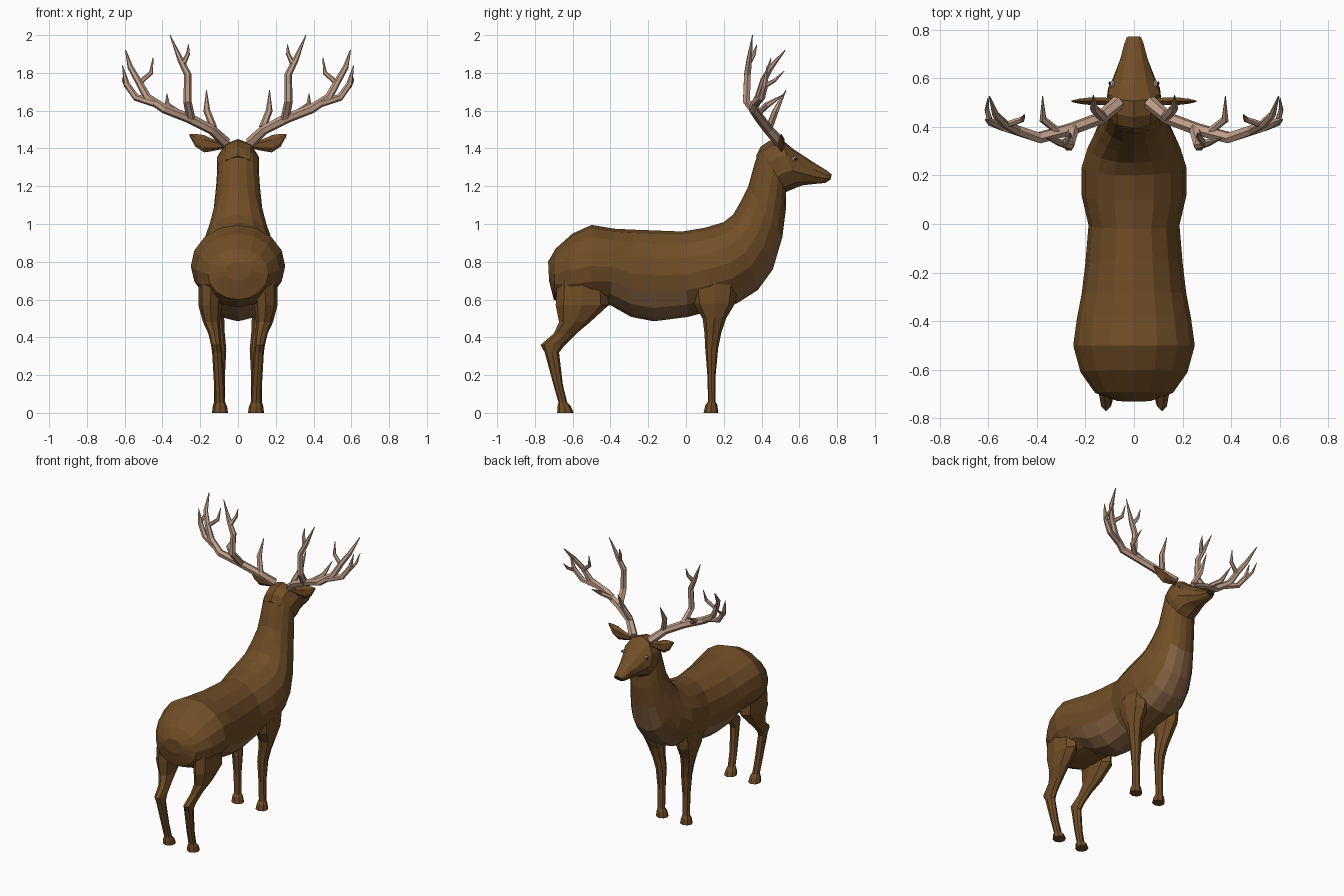
import bpy, bmesh, math
from mathutils import Vector


def material(name, rgb):
    m = bpy.data.materials.new(name)
    m.diffuse_color = (*rgb, 1)
    return m


BROWN = material("brown coat", (0.165, 0.075, 0.02))
TAN = material("light underside", (0.24, 0.125, 0.055))
BONE = material("antler bone", (0.52, 0.34, 0.25))
DARK = material("dark nose and pupil", (0.02, 0.012, 0.008))
WHITE = material("eye white", (0.6, 0.55, 0.5))


def loft(bm, rings):
    """Skin a list of closed point rings and cap both ends."""
    vs = [[bm.verts.new(p) for p in r] for r in rings]
    n = len(vs[0])
    for a, b in zip(vs, vs[1:]):
        for i in range(n):
            j = (i + 1) % n
            bm.faces.new((a[i], a[j], b[j], b[i]))
    bm.faces.new(vs[0])
    bm.faces.new(vs[-1])


def finish(name, bm, mats, mirror=False, rule=None):
    bmesh.ops.recalc_face_normals(bm, faces=bm.faces)
    me = bpy.data.meshes.new(name)
    for m in mats:
        me.materials.append(m)
    if rule:
        for f in bm.faces:
            f.material_index = rule(f.calc_center_median(), f.normal)
    bm.to_mesh(me)
    bm.free()
    ob = bpy.data.objects.new(name, me)
    bpy.context.collection.objects.link(ob)
    if mirror:
        ob.modifiers.new("mirror", "MIRROR")
    return ob


def oval(c, u, v, n):
    """Ring around c spanned by half axes u and v."""
    return [c + u * math.cos(2 * math.pi * i / n) + v * math.sin(2 * math.pi * i / n)
            for i in range(n)]


def spine_ring(s, n):
    """Oval from top (y, z), bottom (y, z) and half width."""
    top, bot = Vector((0, s[0], s[1])), Vector((0, s[2], s[3]))
    return oval((top + bot) / 2, (top - bot) / 2, Vector((s[4], 0, 0)), n)


def tube(bm, pts, n=6):
    """Tapering tube through points (x, y, z, radius)."""
    ps = [Vector(p[:3]) for p in pts]
    rings = []
    for i, p in enumerate(ps):
        t = (ps[min(i + 1, len(ps) - 1)] - ps[max(i - 1, 0)]).normalized()
        u = t.cross(Vector((0, 1, 0.15))).normalized()
        rings.append(oval(p, u * pts[i][3], t.cross(u) * pts[i][3], n))
    loft(bm, rings)


# Torso and neck
torso = [
    (-.73, .80, -.725, .70, .07), (-.69, .87, -.70, .60, .16),
    (-.60, .95, -.62, .56, .22), (-.50, .995, -.50, .56, .25),
    (-.38, .975, -.40, .57, .235), (-.28, .97, -.29, .508, .215),
    (-.15, .965, -.17, .485, .20), (-.02, .96, .01, .508, .187),
    (.10, .98, .13, .54, .215), (.20, 1.01, .27, .58, .215),
    (.25, 1.05, .38, .65, .19), (.29, 1.12, .46, .76, .16),
    (.33, 1.20, .51, .93, .13), (.36, 1.31, .53, 1.09, .116),
    (.39, 1.40, .53, 1.18, .11)]


def coat_rule(c, nrm):
    belly = -.41 < c.y < .06 and nrm.z < -.4
    chest = c.y > .28 and c.z < .88 and abs(c.x) < .125 and nrm.y > .2 and nrm.z < 0
    return 1 if belly or chest else 0


bm = bmesh.new()
loft(bm, [spine_ring(s, 16) for s in torso])
finish("torso_and_neck", bm, [BROWN, TAN], rule=coat_rule)

# Head, with dark nose tip
head = [
    (.37, 1.36, .52, 1.16, .10), (.395, 1.41, .535, 1.172, .112),
    (.44, 1.44, .555, 1.18, .118), (.505, 1.45, .59, 1.195, .112),
    (.57, 1.395, .62, 1.205, .09), (.67, 1.33, .68, 1.212, .06),
    (.745, 1.283, .735, 1.217, .042), (.772, 1.262, .765, 1.235, .03)]
bm = bmesh.new()
loft(bm, [spine_ring(s, 10) for s in head])
finish("head", bm, [BROWN, DARK], rule=lambda c, n: 1 if c.y > .762 else 0)

# Eyes
for name, r, x, y, mat in (("eye", .016, .088, .575, WHITE), ("pupil", .008, .1, .579, DARK)):
    bm = bmesh.new()
    bmesh.ops.create_icosphere(bm, subdivisions=1, radius=r)
    for v in bm.verts:
        v.co = Vector((v.co.x * .6 + x, v.co.y * 1.2 + y, v.co.z * .8 + 1.345))
    finish(name, bm, [mat], mirror=True)

# Ears: thin leaf shapes pointing sideways (x, z, half height, half thickness)
ear = [(.08, 1.415, .018, .014), (.135, 1.418, .032, .018), (.18, 1.425, .046, .018),
       (.225, 1.443, .034, .012), (.258, 1.472, .004, .003)]
bm = bmesh.new()
loft(bm, [oval(Vector((x, .505, z)), Vector((0, 0, h)), Vector((0, t, 0)), 6)
          for x, z, h, t in ear])
finish("ears", bm, [BROWN], mirror=True)

# Legs: horizontal ovals (x, y, z, half width, half depth)
hind = [
    (.14, -.55, .70, .07, .13), (.148, -.55, .57, .062, .14), (.14, -.59, .48, .045, .082),
    (.125, -.64, .42, .032, .06), (.115, -.705, .36, .028, .065), (.11, -.71, .32, .027, .038),
    (.10, -.677, .15, .027, .025), (.096, -.652, .055, .027, .023),
    (.095, -.645, .035, .037, .035), (.095, -.638, 0, .042, .044)]
fore = [
    (.13, .15, .72, .07, .13), (.13, .15, .58, .065, .11), (.125, .15, .50, .052, .062),
    (.112, .142, .42, .042, .044), (.10, .136, .34, .038, .034), (.098, .135, .20, .029, .022),
    (.098, .137, .06, .028, .02), (.097, .134, .04, .036, .032), (.095, .132, 0, .043, .039)]
for name, rows in (("hind_legs", hind), ("fore_legs", fore)):
    bm = bmesh.new()
    loft(bm, [oval(Vector((x, y, z)), Vector((a, 0, 0)), Vector((0, b, 0)), 8)
              for x, y, z, a, b in rows])
    finish(name, bm, [BROWN], mirror=True)

# Antlers: main beam and tines
branches = [
    [(.065, .50, 1.43, .03), (.14, .435, 1.50, .026), (.26, .39, 1.56, .026),
     (.39, .355, 1.61, .025), (.48, .385, 1.67, .022), (.53, .41, 1.76, .018),
     (.57, .45, 1.83, .015), (.595, .525, 1.92, .003)],
    [(.13, .44, 1.51, .02), (.165, .475, 1.60, .018), (.167, .53, 1.71, .002)],
    [(.25, .39, 1.56, .024), (.268, .32, 1.65, .022), (.265, .325, 1.79, .02),
     (.305, .335, 1.87, .016), (.36, .352, 2.0, .002)],
    [(.29, .33, 1.85, .015), (.265, .36, 1.90, .011), (.262, .375, 1.95, .002)],
    [(.31, .38, 1.585, .016), (.375, .43, 1.63, .016), (.376, .525, 1.69, .002)],
    [(.44, .37, 1.64, .022), (.54, .40, 1.67, .019), (.59, .42, 1.74, .017),
     (.612, .43, 1.84, .002)],
    [(.52, .41, 1.75, .014), (.46, .43, 1.80, .012), (.45, .45, 1.88, .002)],
    [(.59, .415, 1.73, .013), (.605, .47, 1.76, .010), (.60, .52, 1.81, .002)],
]
bm = bmesh.new()
for b in branches:
    tube(bm, b)
finish("antlers", bm, [BONE], mirror=True)
